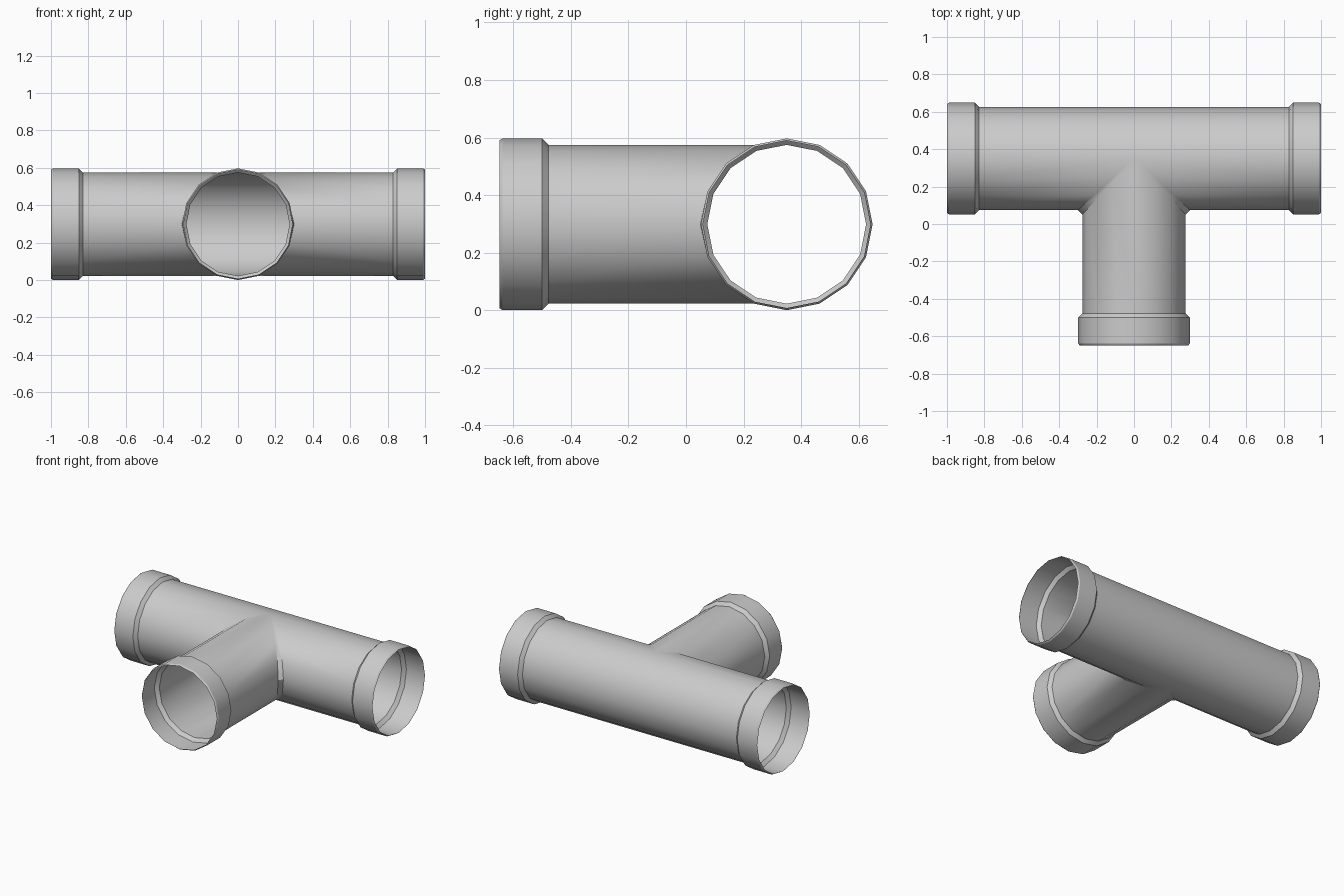
import bpy, bmesh, math
from mathutils import Vector

if "Cube" in bpy.data.objects:
    bpy.data.objects.remove(bpy.data.objects["Cube"])

SIDES = 16
R = 0.276            # pipe radius
R_COLLAR = 0.2985    # socket radius
R_RIM = 0.291        # slightly rounded-in socket mouth
CY, CZ = 0.35, 0.2985  # axis of the main run
FILLET = 0.3 / R     # notch is a little wider than the branch

# distance back from the mouth, radius
SOCKET = [(0.0, R_RIM), (0.011, R_COLLAR), (0.149, R_COLLAR), (0.171, R)]

bm = bmesh.new()


def face(points):
    bm.faces.new([bm.verts.new(p) for p in points])


def main_point(x, r, a):
    return Vector((x, CY - r * math.cos(a), CZ + r * math.sin(a)))


def branch_point(y, r, a):
    return Vector((r * math.cos(a), y, CZ + r * math.sin(a)))


def notch(a):
    return FILLET * R * max(0.0, math.cos(a))


def miter_y(a):
    return CY - FILLET * R * abs(math.cos(a))


def tube(line):
    """Skin a tube from the point rows returned for each angle."""
    for k in range(SIDES):
        p = line(2 * math.pi * k / SIDES)
        q = line(2 * math.pi * (k + 1) / SIDES)
        for i in range(len(p) - 1):
            face([p[i], p[i + 1], q[i + 1], q[i]])


# main run: two mirrored halves, notched at the front for the branch
for s in (-1, 1):
    tube(lambda a: [main_point(s * (1 - d), r, a) for d, r in SOCKET]
         + [main_point(s * notch(a), R, a)])

# branch, mitred against the main run
tube(lambda a: [branch_point(-0.649 + d, r, a) for d, r in SOCKET]
     + [branch_point(miter_y(a), R, a)])

# narrow chamfer joining branch and main run
for s in (-1, 1):
    for k in range(-SIDES // 4, SIDES // 4):
        a, b = (2 * math.pi * j / SIDES for j in (k, k + 1))
        ends = []
        for t in (a, b):
            ends.append((main_point(s * notch(t), R, t),
                         Vector((s * R * math.cos(t), miter_y(t), CZ + R * math.sin(t)))))
        face([ends[0][0], ends[0][1], ends[1][1], ends[1][0]])

# weld into one shell
bmesh.ops.remove_doubles(bm, verts=bm.verts[:], dist=0.0005)
bmesh.ops.dissolve_degenerate(bm, edges=bm.edges[:], dist=0.0001)
bmesh.ops.recalc_face_normals(bm, faces=bm.faces[:])
back = max(bm.faces, key=lambda f: f.calc_center_median().y)
if back.normal.y < 0:
    bmesh.ops.reverse_faces(bm, faces=bm.faces[:])

mesh = bpy.data.meshes.new("tee_pipe")
bm.to_mesh(mesh)
bm.free()
pipe = bpy.data.objects.new("tee_pipe", mesh)
bpy.context.collection.objects.link(pipe)
bpy.context.view_layer.objects.active = pipe
pipe.select_set(True)
bpy.ops.object.shade_smooth_by_angle(angle=math.radians(30))
